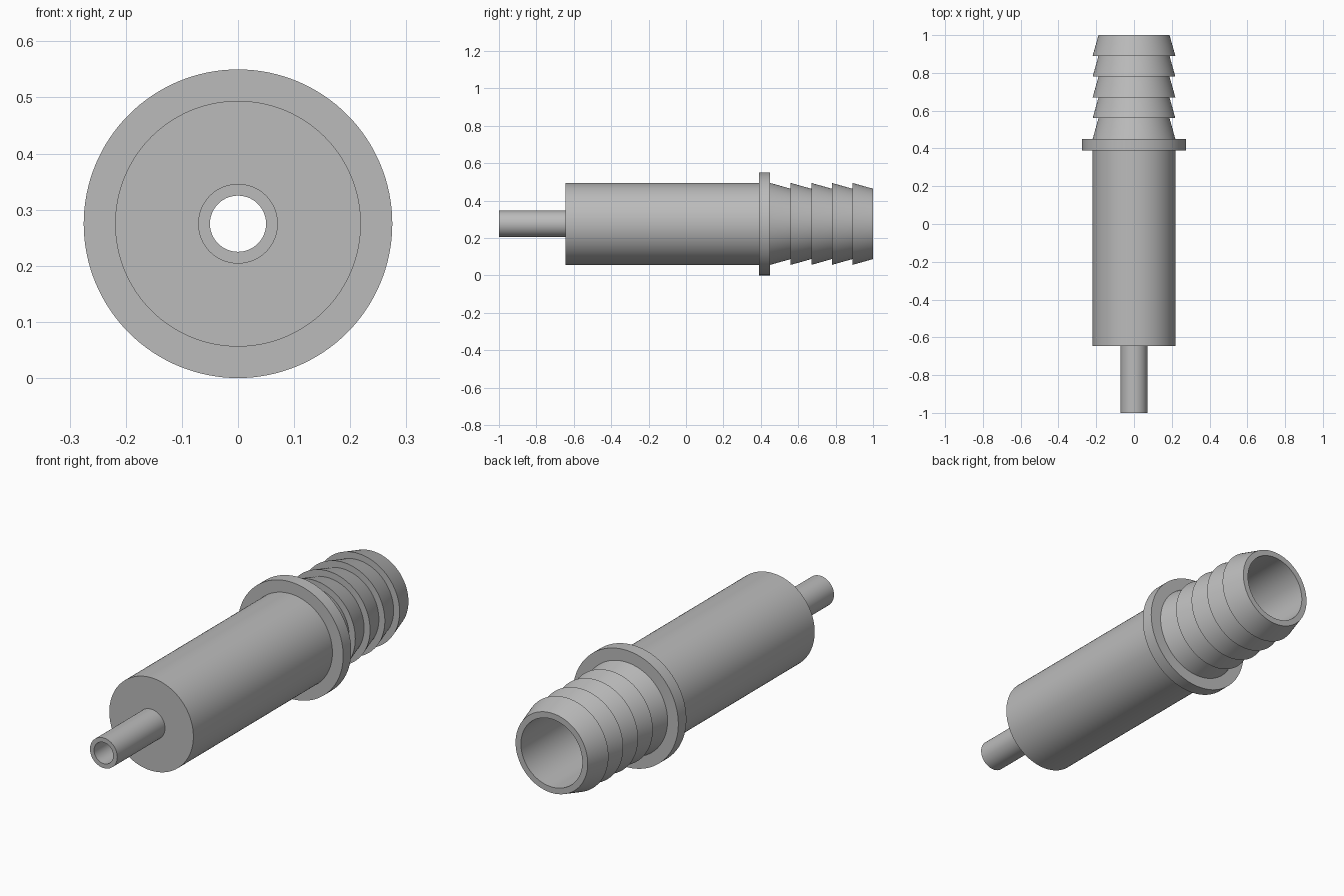
import bpy
import bmesh
from math import cos, sin, tau, radians

AXIS_Z = 0.275
SEGMENTS = 128

cube = bpy.data.objects.get("Cube")
if cube:
    bpy.data.objects.remove(cube, do_unlink=True)

grey = bpy.data.materials.new("plain grey")
grey.use_nodes = True
colour = (0.5, 0.5, 0.5, 1)
grey.diffuse_color = colour
grey.node_tree.nodes["Principled BSDF"].inputs["Base Color"].default_value = colour


def lathe(name, profile):
    """Turn a (radius, y) profile about the long axis; outside is left of +y travel."""
    bm = bmesh.new()
    rings = []
    for r, y in profile:
        angles = [tau * i / SEGMENTS for i in range(SEGMENTS)]
        rings.append([bm.verts.new((r * cos(a), y, r * sin(a))) for a in angles])
    for lower, upper in zip(rings, rings[1:]):
        for i in range(SEGMENTS):
            j = (i + 1) % SEGMENTS
            bm.faces.new((lower[i], upper[i], upper[j], lower[j]))
    mesh = bpy.data.meshes.new(name)
    bm.to_mesh(mesh)
    bm.free()
    mesh.materials.append(grey)
    obj = bpy.data.objects.new(name, mesh)
    obj.location.z = AXIS_Z
    bpy.context.collection.objects.link(obj)
    bpy.ops.object.select_all(action="DESELECT")
    obj.select_set(True)
    bpy.context.view_layer.objects.active = obj
    bpy.ops.object.shade_smooth_by_angle(angle=radians(12))
    return obj


# Key radii and stations along the axis
tube_r, tube_bore = 0.071, 0.05
body_r, flange_r = 0.219, 0.275
barb_low, tail_bore = 0.188, 0.16
front, shoulder, bore_end = -1.0, -0.645, -0.58
flange_front, flange_back, back = 0.39, 0.45, 1.0

# Narrow inlet tube with its front rim
lathe("inlet_tube", [(tube_bore, front), (tube_r, front), (tube_r, shoulder)])

# Main cylinder with its front shoulder
lathe("body", [(tube_r, shoulder), (body_r, shoulder), (body_r, flange_front)])

# Stop collar
lathe("flange", [(body_r, flange_front), (flange_r, flange_front),
                 (flange_r, flange_back), (body_r, flange_back)])

# Five barbs, each tapering towards the back, and the back rim
barbs = 5
pitch = (back - flange_back) / barbs
tail = []
for i in range(barbs):
    y = flange_back + i * pitch
    tail += [(body_r, y), (barb_low, y + pitch)]
lathe("barbed_tail", tail + [(tail_bore, back)])

# Through bore, wide at the back and stepping down to the inlet
lathe("bore", [(tail_bore, back), (tail_bore, bore_end),
               (tube_bore, bore_end), (tube_bore, front)])
